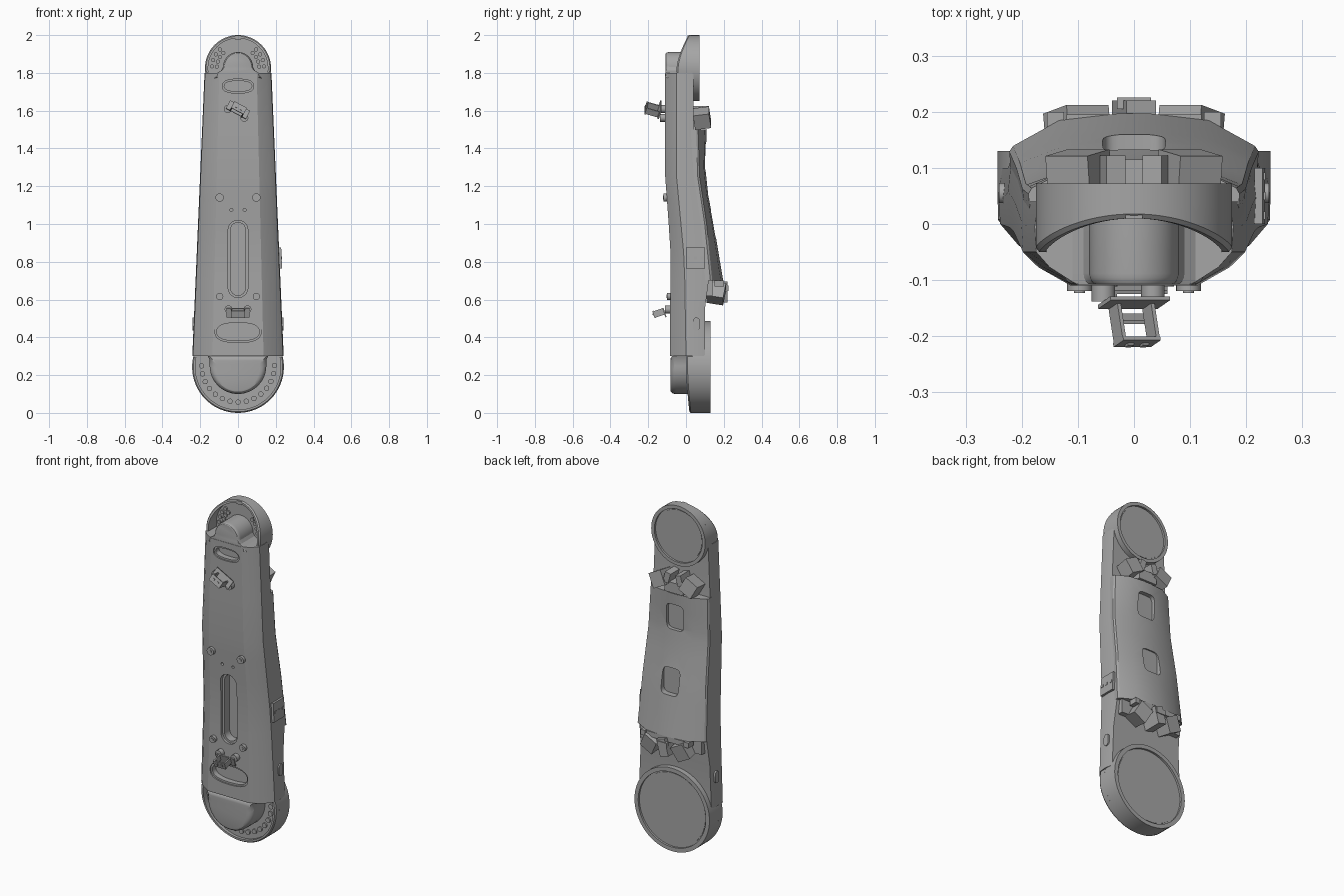
import bpy, bmesh
from math import sin, cos, pi, asin, radians
from mathutils import Matrix, Vector

if "Cube" in bpy.data.objects:
    bpy.data.objects.remove(bpy.data.objects["Cube"], do_unlink=True)

grey = bpy.data.materials.new("satin grey")
grey.use_nodes = True
COLOUR = (0.38, 0.38, 0.38, 1)
grey.diffuse_color = COLOUR
grey.node_tree.nodes["Principled BSDF"].inputs["Base Color"].default_value = COLOUR


def finish(name, bm):
    bmesh.ops.recalc_face_normals(bm, faces=bm.faces)
    mesh = bpy.data.meshes.new(name)
    bm.to_mesh(mesh)
    bm.free()
    mesh.materials.append(grey)
    ob = bpy.data.objects.new(name, mesh)
    bpy.context.collection.objects.link(ob)
    return ob


def loft(name, rings, closed=False):
    """Skin matching rings of points; cap the ends unless the loop is closed."""
    bm = bmesh.new()
    loops = [[bm.verts.new(p) for p in ring] for ring in rings]
    n = len(loops[0])
    pairs = list(zip(loops, loops[1:])) + ([(loops[-1], loops[0])] if closed else [])
    for a, b in pairs:
        for i in range(n):
            j = (i + 1) % n
            bm.faces.new((a[i], a[j], b[j], b[i]))
    if not closed:
        bm.faces.new(loops[0])
        bm.faces.new(loops[-1])
    return finish(name, bm)


def prism(name, outline, front, back, edge=0):
    """Extrude an (x, z) outline along y, with an optional rounded front edge."""
    cx = sum(p[0] for p in outline) / len(outline)
    cz = sum(p[1] for p in outline) / len(outline)
    rings = []
    if edge:
        for k in range(4):
            t = k / 4 * pi / 2
            s = 1 - (1 - sin(t)) * edge / 0.12
            rings.append([(cx + (x - cx) * s, front + edge * (1 - cos(t)), cz + (z - cz) * s)
                          for x, z in outline])
    rings += [[(x, y, z) for x, z in outline] for y in ((front + edge), back)]
    return loft(name, rings)


def oval(cx, cz, rx, rz, n=32, power=2.0):
    def c(v):
        return abs(v) ** (2 / power) * (1 if v > 0 else -1)
    return [(cx + rx * c(cos(2 * pi * i / n + .01)), cz + rz * c(sin(2 * pi * i / n + .01)))
            for i in range(n)]


def slot(cx, cz, r, half):
    return [(cx + r * cos(a), cz + r * sin(a) + (half - r if a < pi else r - half))
            for a in [2 * pi * (i + .5) / 28 for i in range(28)]]


def box(name, centre, size, matrix=Matrix(), rot=(0, 0, 0)):
    bm = bmesh.new()
    bmesh.ops.create_cube(bm, size=1)
    turn = Matrix.Identity(4)
    for angle, axis in zip(rot, "XYZ"):
        turn = Matrix.Rotation(radians(angle), 4, axis) @ turn
    bm.transform(matrix @ Matrix.Translation(Vector(centre)) @ turn @ Matrix.Diagonal((*size, 1)))
    return finish(name, bm)


def carve(ob, outline, y0, y1):
    cutter = prism("cutter", outline, y0, y1)
    cutter.hide_render = True
    mod = ob.modifiers.new("carve", "BOOLEAN")
    mod.operation, mod.solver, mod.object = "DIFFERENCE", "EXACT", cutter
    graph = bpy.context.evaluated_depsgraph_get()
    mesh = bpy.data.meshes.new_from_object(ob.evaluated_get(graph))
    ob.modifiers.clear()
    ob.data = mesh
    bpy.data.objects.remove(cutter, do_unlink=True)


def lerp(table, z):
    for (a, u), (b, v) in zip(table, table[1:]):
        if z <= b:
            return u + (v - u) * (z - a) / (b - a)
    return table[-1][1]


def half_width(z):
    return 0.242 - 0.065 * (z - 0.3) / 1.5


FRONT = [(.3, -.085), (.85, -.082), (1.05, -.095), (1.25, -.11), (1.8, -.11)]
SHOULDER = [(.3, 0), (.8, -.008), (1.25, -.05), (1.8, -.05)]
REAR = [(.3, .10), (.55, .10), (.7, .12), (1.0, .10), (1.25, .06), (1.5, .04), (1.8, .04)]
CREST = [(.7, .197), (.8, .18), (1.0, .147), (1.15, .118), (1.3, .102), (1.5, .11)]
CREST_SIDE = [(.7, .135), (1.0, .105), (1.25, .068), (1.5, .06)]


def mirrored(half, z):
    return [(x, y, z) for x, y in half] + [(-x, y, z) for x, y in reversed(half)]


# Main tapered arm body
rings = []
for z in (.3, .55, .7, .85, 1.0, 1.13, 1.25, 1.5, 1.8):
    w, f, s, b = half_width(z), lerp(FRONT, z), lerp(SHOULDER, z), lerp(REAR, z)
    rings.append(mirrored([(.56 * w, f), (.85 * w, f + .55 * (s - f)), (.985 * w, s),
                           (w, s + .5 * (b - s)), (.97 * w, b)], z))
body = loft("arm_body", rings)
carve(body, slot(0, .815, .052, .205), -.3, -.068)
carve(body, slot(0, .815, .04, .193), -.3, -.02)
for cz, rx, rz in ((1.73, .083, .037), (.43, .122, .057)):
    f = lerp(FRONT, cz)
    carve(body, oval(0, cz, rx, rz, power=2.6), -.3, f + .008)
    carve(body, oval(0, cz, rx - .01, rz - .01, power=2.6), -.3, f + .04)
for x in (-.035, .035):
    carve(body, oval(x, 1.075, .008, .008, 12), -.3, -.07)

# Rear cover with two recessed windows
rings = []
for z in (.7, .8, .9, 1.0, 1.15, 1.25, 1.3, 1.4, 1.5):
    w, c, s = half_width(z) * .99, lerp(CREST, z), lerp(CREST_SIDE, z)
    rings.append(mirrored([(.12 * w, c), (.6 * w, c - .2 * (c - s)), (.97 * w, s + .004),
                           (w, s - .006), (w * .98, lerp(REAR, z) - .04)], z))
cover = loft("rear_cover", rings)
for cz in (1.0, 1.36):
    carve(cover, oval(0, cz, .056, .075, power=5), lerp(CREST, cz) - .022, .4)


# Round joints: disc with recessed rear plate, and a sloped half rim at the front
def joint(name, cz, radius, floor, back, lip, side, y_mid, y_end):
    steps = 64
    circle = [(cos(2 * pi * i / steps), sin(2 * pi * i / steps)) for i in range(steps)]
    profile = ((floor, radius), (back, radius), (back, radius - lip),
               (back - .012, radius - lip), (back - .012, radius - lip - .008),
               (back - .009, radius - lip - .008))
    loft(name + "_disc", [[(r * x, y, cz + r * z) for x, z in circle] for y, r in profile])
    rings = []
    start = asin(min(.055, abs(cz - (.3 if side < 0 else 1.8))) / radius)
    for i in range(41):
        a = -start + (pi + 2 * start) * i / 40
        c, s = cos(a), sin(a) * side
        y = y_mid + (y_end - y_mid) * max(0, abs(s) if sin(a) > 0 else 0) ** 1.5
        inner = radius - .017
        rings.append([(radius * c, floor + .01, cz + radius * s), (radius * c, y + .008, cz + radius * s),
                      ((radius - .006) * c, y, cz + (radius - .006) * s),
                      (inner * c, y, cz + inner * s), (inner * c, floor + .01, cz + inner * s)])
    loft(name + "_rim", rings)


joint("lower_joint", .243, .243, .035, .13, .024, -1, 0, .018)
joint("upper_joint", 1.825, .175, .025, .072, .02, 1, -.05, .01)
box("top_notch_key", (0, .015, 1.988), (.03, .012, .02))

# Rounded hubs inside the front recesses
arc = [pi * i / 24 for i in range(25)]
low = [(.15 * cos(a), .25 - .15 * sin(a)) for a in arc]
prism("lower_hub", [(.165, .31), (.152, .285)] + low + [(-.152, .285), (-.165, .31)], -.083, .05, .03)
top = [(.08 * cos(a), 1.83 + .08 * sin(a)) for a in arc]
prism("upper_hub", [(.125, 1.77), (.115, 1.797), (.09, 1.812)] + top
      + [(-.09, 1.812), (-.115, 1.797), (-.125, 1.77)], -.108, .04, .02)
prism("lower_hub_pin", oval(0, .13, .017, .017, 16), -.075, .0)
prism("upper_hub_pin", oval(0, 1.875, .017, .017, 16), -.108, .0)

# Fastener heads on the recess floors
for i in range(15):
    a = pi + pi * (i + .02) / 14
    prism("lower_fastener", oval(.193 * cos(a), .25 + .193 * sin(a), .014, .014, 14), .026, .04)
for side in (-1, 1):
    for r in (.112, .138):
        for deg in (4, 18, 32, 46):
            a = radians(deg)
            prism("upper_fastener", oval(side * r * cos(a), 1.825 + r * sin(a), .011, .011, 12), .017, .03)

# Front mounting bosses
for x in (-.097, .097):
    for cz, r in ((1.14, .022), (.617, .019)):
        f = lerp(FRONT, cz)
        prism("mount_boss", oval(x, cz, r, r, 20), f - .018, f + .03)
        prism("boss_cap", oval(x, cz, r * .45, r * .45, 12), f - .021, f)


# Small sensor brackets: base plate on feet with a tilted open frame
def bracket(name, z, roll, reach, tilt):
    m = Matrix.Translation((0, lerp(FRONT, z), z)) @ Matrix.Rotation(radians(roll), 4, "Y")
    for x in (-.05, .05):
        foot = prism(name + "_foot", oval(x, 0, .021, .021, 16), -.028, .01)
        foot.data.transform(m @ Matrix.Translation((0, 0, .018 if z < 1 else -.022)))
    box(name + "_plate", (0, -.03, 0), (.12, .007, .05), m, (tilt, 0, 0))
    for x in (-.034, .034):
        box(name + "_arm", (x, -.03 - reach / 2, .0), (.007, reach, .035), m, (tilt, 0, 0))
    drop = -reach / 2 * sin(radians(tilt))
    box(name + "_bar", (0, -.03 - reach, drop), (.075, .007, .04), m, (tilt, 0, 0))
    for x in (-.015, .015):
        box(name + "_screw", (x, -.034 - reach, drop), (.012, .008, .012), m, (tilt, 0, 0))


bracket("upper_bracket", 1.605, 28, .07, -18)
bracket("lower_bracket", .53, 0, .055, 18)

# Rear clamps at both ends of the cover
for side in (-1, 1):
    box("upper_clamp_block", (side * .098, .085, 1.56), (.085, .085, .085), rot=(8, side * 28, 0))
    box("upper_clamp_ear", (side * .04, .08, 1.59), (.035, .085, .06), rot=(0, side * -15, 0))
    box("lower_clamp_block", (side * .1, .16, .635), (.085, .09, .09), rot=(-10, side * -28, 0))
    box("lower_clamp_lug", (side * .14, .175, .685), (.03, .05, .03))
    box("lower_clamp_shoulder", (side * .15, .115, .66), (.1, .05, .08))
box("upper_clamp_bridge", (0, .07, 1.535), (.12, .09, .06))
box("lower_clamp_bridge", (0, .165, .685), (.24, .06, .03))
box("lower_clamp_arm", (0, .165, .64), (.055, .11, .1), rot=(0, 15, 0))
box("clamp_pin", (0, .215, .66), (.06, .02, .03))

# Side plate with screws, and small side ports
box("side_plate", (.224, .05, .82), (.014, .1, .11), rot=(0, -2.5, 0))
for y in (.015, .05, .085):
    box("side_plate_screw", (.231, y, .82), (.006, .014, .014))
for side in (-1, 1):
    port = prism("side_port", slot(0, 0, .018, .035), -.004, .01)
    port.data.transform(Matrix.Translation((side * .237, .055, .47)) @ Matrix.Rotation(side * pi / 2, 4, "Z"))

# Smooth shading with crisp edges
bpy.ops.object.select_all(action="DESELECT")
for ob in bpy.context.collection.objects:
    if ob.type == "MESH":
        ob.select_set(True)
        bpy.context.view_layer.objects.active = ob
bpy.ops.object.shade_smooth_by_angle(angle=radians(25))
